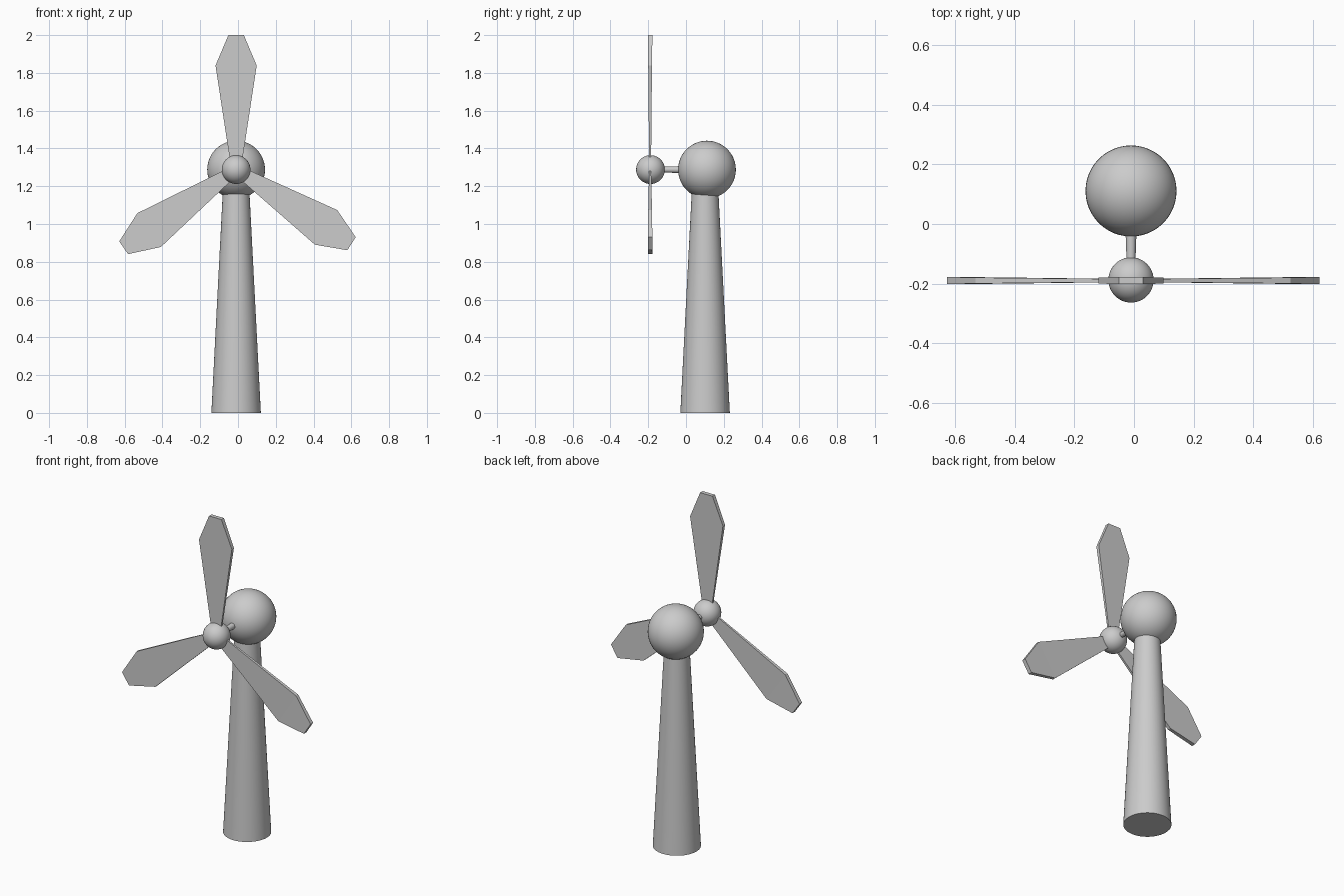
import bpy, bmesh
from math import radians, pi
from mathutils import Matrix, Vector

cube = bpy.data.objects.get("Cube")
if cube:
    bpy.data.objects.remove(cube, do_unlink=True)

grey = bpy.data.materials.new("light_grey")
grey.use_nodes = True
COLOUR = (0.6, 0.6, 0.6, 1)
grey.diffuse_color = COLOUR
grey.node_tree.nodes["Principled BSDF"].inputs["Base Color"].default_value = COLOUR

CX = -0.01                       # tower and rotor axis
HUB = Vector((CX, -0.188, 1.288))
HEAD = Vector((CX, 0.111, 1.288))


def finish(name, smooth=True):
    ob = bpy.context.object
    ob.name = name
    ob.data.materials.append(grey)
    if smooth:
        bpy.ops.object.shade_smooth_by_angle(angle=radians(40))
    return ob


def ball(name, centre, radius):
    bpy.ops.mesh.primitive_uv_sphere_add(segments=48, ring_count=24,
                                         radius=radius, location=centre)
    return finish(name)


def cone(name, centre, r1, r2, depth, tilt=0):
    bpy.ops.mesh.primitive_cone_add(vertices=48, radius1=r1, radius2=r2, depth=depth,
                                    location=centre, rotation=(tilt, 0, 0))
    return finish(name)


def blade(name, angle, mid, tip):
    """Flat tapered paddle growing along +z, turned about the rotor axis."""
    # distance from hub, half width, half thickness
    stations = [(0.02, 0.028, 0.005), (mid, 0.109, 0.010), (tip, 0.041, 0.012)]
    bm = bmesh.new()
    rings = [[bm.verts.new((sx * w, sy * t, r))
              for sx, sy in ((-1, -1), (1, -1), (1, 1), (-1, 1))]
             for r, w, t in stations]
    for a, b in zip(rings, rings[1:]):
        for i in range(4):
            j = (i + 1) % 4
            bm.faces.new((a[i], a[j], b[j], b[i]))
    bm.faces.new(rings[0][::-1])
    bm.faces.new(rings[-1])
    bmesh.ops.recalc_face_normals(bm, faces=bm.faces)
    bm.transform(Matrix.Rotation(radians(angle), 4, 'Y'))
    mesh = bpy.data.meshes.new(name)
    bm.to_mesh(mesh)
    bm.free()
    ob = bpy.data.objects.new(name, mesh)
    ob.location = HUB + Vector((0, -0.002, 0))
    mesh.materials.append(grey)
    bpy.context.collection.objects.link(ob)


# Tapered tower with the round head on top
cone("tower", (CX, 0.101, 0.6), 0.131, 0.069, 1.2)
ball("head", HEAD, 0.153)

# Rotor: shaft, hub and three blades
cone("shaft", (CX, -0.08, 1.288), 0.013, 0.02, 0.2, -pi / 2)
ball("hub", HUB, 0.076)
blade("top_blade", 0, 0.551, 0.712)
blade("left_blade", 122.7, 0.566, 0.726)
blade("right_blade", -124.8, 0.561, 0.725)
